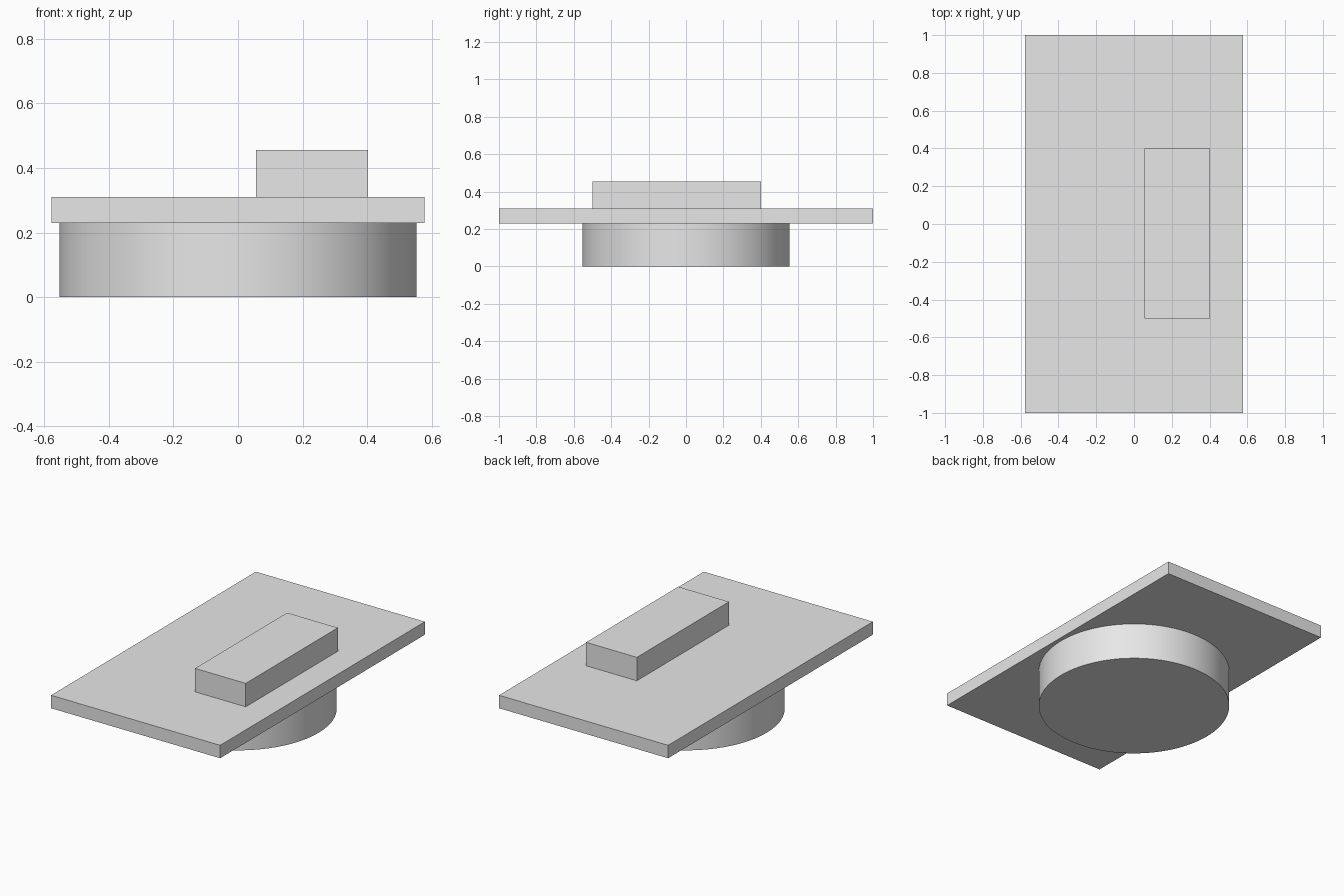
import bpy
import math

cube = bpy.data.objects.get("Cube")
if cube:
    bpy.data.objects.remove(cube, do_unlink=True)

# Single light grey material
grey = bpy.data.materials.new("light_grey")
grey.use_nodes = True
colour = (0.8, 0.8, 0.8, 1.0)
grey.diffuse_color = colour
grey.node_tree.nodes["Principled BSDF"].inputs["Base Color"].default_value = colour


def finish(name):
    obj = bpy.context.object
    obj.name = name
    obj.data.materials.append(grey)
    return obj


def box(name, low, high):
    centre = [(a + b) / 2 for a, b in zip(low, high)]
    bpy.ops.mesh.primitive_cube_add(size=1, location=centre)
    obj = finish(name)
    obj.scale = [b - a for a, b in zip(low, high)]
    bpy.ops.object.transform_apply(location=False, rotation=False, scale=True)
    return obj


plate_bottom, plate_top = 0.23, 0.31

# Round base
bpy.ops.mesh.primitive_cylinder_add(vertices=96, radius=0.553, depth=plate_bottom,
                                    location=(0, 0, plate_bottom / 2))
finish("round_base")
bpy.ops.object.shade_smooth_by_angle(angle=math.radians(30))

# Flat plate and the offset block on top
box("plate", (-0.578, -1, plate_bottom), (0.578, 1, plate_top))
box("top_block", (0.056, -0.5, plate_top), (0.403, 0.4, 0.455))
